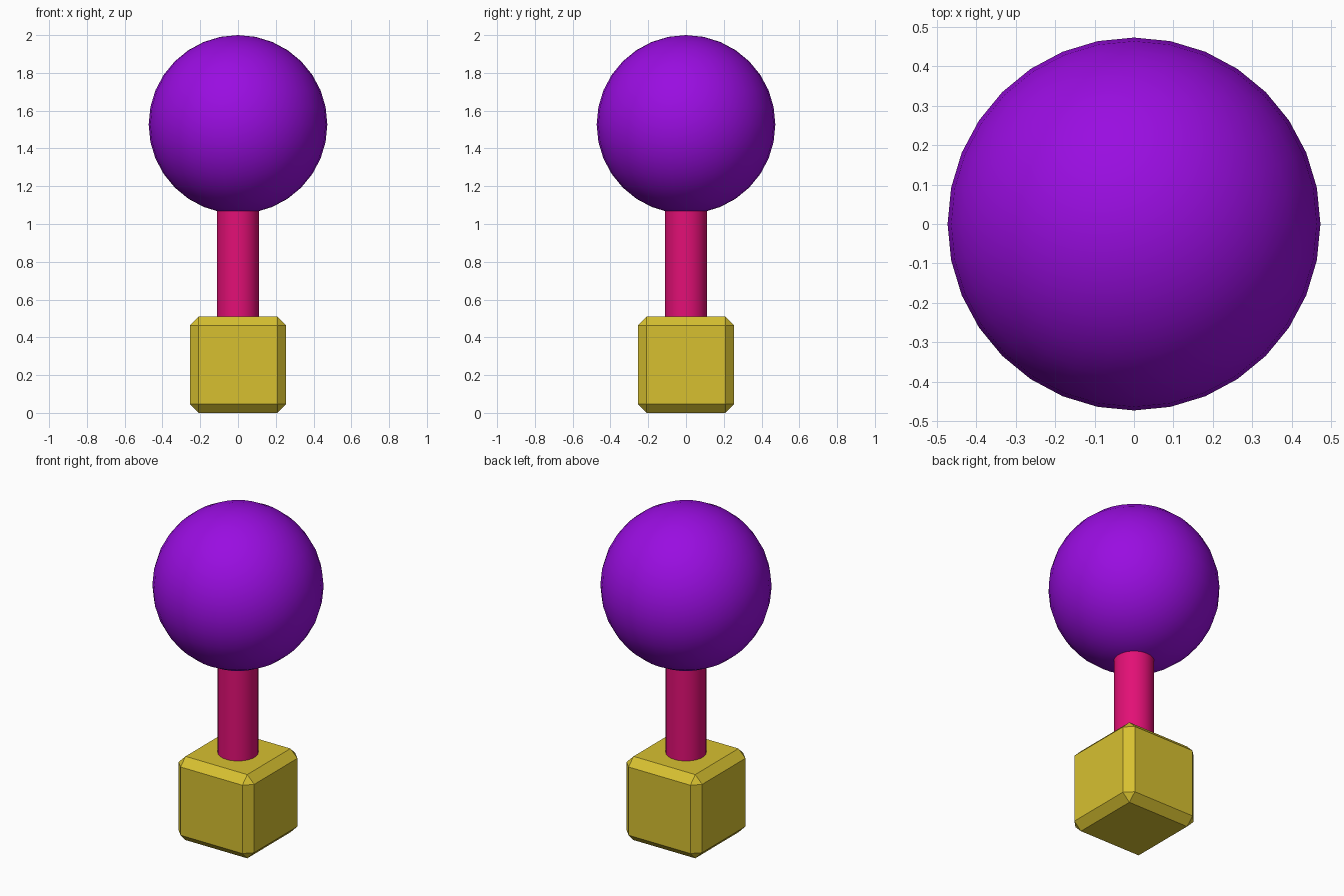
import bpy
import math

old = bpy.data.objects.get("Cube")
if old:
    bpy.data.objects.remove(old, do_unlink=True)


def material(name, color):
    mat = bpy.data.materials.new(name)
    mat.use_nodes = True
    mat.diffuse_color = (*color, 1)
    mat.node_tree.nodes["Principled BSDF"].inputs["Base Color"].default_value = (*color, 1)
    return mat


def finish(name, mat):
    obj = bpy.context.object
    obj.name = obj.data.name = name
    obj.data.materials.append(mat)
    return obj


yellow = material("mustard yellow", (0.68, 0.53, 0.03))
pink = material("hot pink", (0.76, 0.005, 0.18))
purple = material("purple", (0.32, 0.004, 0.75))

base_size = 0.51
ball_radius = 0.473
ball_z = 2 - ball_radius

# Base block with chamfered edges
bpy.ops.mesh.primitive_cube_add(size=base_size, location=(0, 0, base_size / 2))
base = finish("base_block", yellow)
chamfer = base.modifiers.new("chamfer", "BEVEL")
chamfer.width = 0.047
chamfer.segments = 1

# Round post from the block into the ball
post_bottom, post_top = base_size - 0.03, 1.1
bpy.ops.mesh.primitive_cylinder_add(
    vertices=32, radius=0.112, depth=post_top - post_bottom,
    location=(0, 0, (post_bottom + post_top) / 2))
finish("post", pink)
bpy.ops.object.shade_smooth_by_angle(angle=math.radians(30))

# Ball on top
bpy.ops.mesh.primitive_uv_sphere_add(
    segments=32, ring_count=16, radius=ball_radius, location=(0, 0, ball_z))
finish("ball", purple)
bpy.ops.object.shade_smooth()
